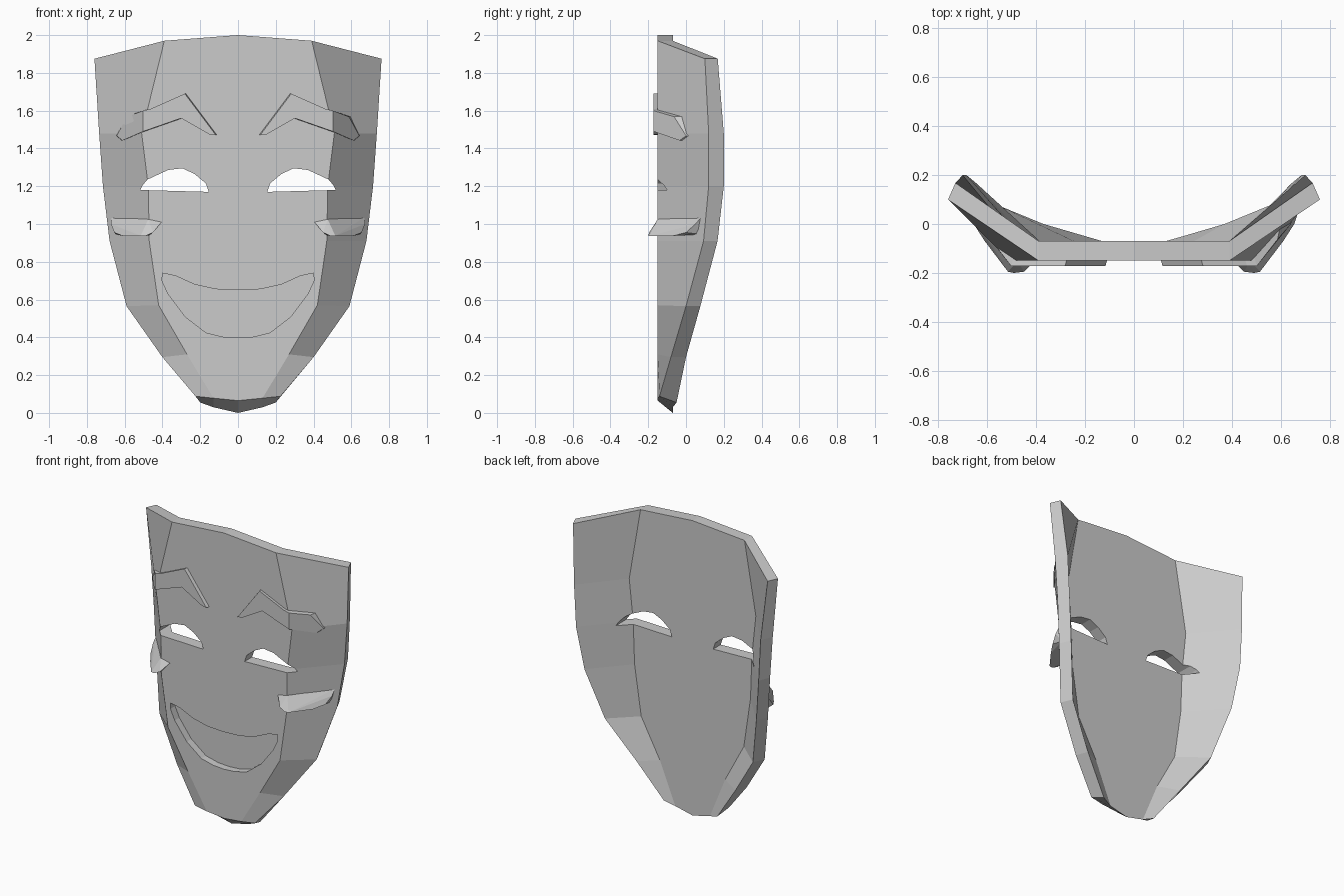
import bpy
import bmesh

cube = bpy.data.objects.get("Cube")
if cube:
    bpy.data.objects.remove(cube, do_unlink=True)

FRONT, BACK = -0.15, -0.07

grey = bpy.data.materials.new("light_grey")
grey.use_nodes = True
grey.diffuse_color = (0.6, 0.6, 0.6, 1)
grey.node_tree.nodes["Principled BSDF"].inputs["Base Color"].default_value = (0.6, 0.6, 0.6, 1)


def finish(name, bm):
    bmesh.ops.recalc_face_normals(bm, faces=bm.faces)
    mesh = bpy.data.meshes.new(name)
    bm.to_mesh(mesh)
    bm.free()
    mesh.materials.append(grey)
    obj = bpy.data.objects.new(name, mesh)
    bpy.context.collection.objects.link(obj)
    return obj


def prism(name, front, back):
    """Solid between two matching outlines."""
    bm = bmesh.new()
    a = [bm.verts.new(p) for p in front]
    b = [bm.verts.new(p) for p in back]
    bm.faces.new(a)
    bm.faces.new(b[::-1])
    for i in range(len(a)):
        j = (i + 1) % len(a)
        bm.faces.new((a[i], b[i], b[j], a[j]))
    return finish(name, bm)


def cut(target, outline, y0, y1):
    """Cut an outline of (x, z) points into the target between two depths."""
    cutter = prism("cutter", [(x, y0, z) for x, z in outline], [(x, y1, z) for x, z in outline])
    cutter.hide_render = True
    mod = target.modifiers.new("cut", "BOOLEAN")
    mod.operation = "DIFFERENCE"
    mod.solver = "EXACT"
    mod.object = cutter
    bpy.context.view_layer.objects.active = target
    bpy.ops.object.modifier_apply(modifier=mod.name)
    bpy.data.objects.remove(cutter, do_unlink=True)


# Mask shell: rows from crown to chin, each (centre z, fold x, fold z, rim x, rim y, rim z)
front_rows = [
    (2.0, 0.39, 1.97, 0.76, 0.10, 1.875),
    (1.48, 0.51, 1.48, 0.735, 0.12, 1.48),
    (1.2, 0.475, 1.2, 0.715, 0.12, 1.2),
    (0.91, 0.47, 0.91, 0.68, 0.093, 0.91),
    (0.57, 0.42, 0.57, 0.59, 0.0, 0.565),
    (0.31, 0.27, 0.31, 0.40, -0.08, 0.295),
    (0.065, 0.13, 0.078, 0.225, -0.14, 0.088),
]
back_rows = [
    (2.0, 0.39, 1.97, 0.73, 0.168, 1.875),
    (1.48, 0.475, 1.48, 0.70, 0.20, 1.48),
    (1.2, 0.445, 1.2, 0.685, 0.20, 1.2),
    (0.91, 0.435, 0.91, 0.645, 0.167, 0.91),
    (0.57, 0.385, 0.57, 0.555, 0.076, 0.565),
    (0.31, 0.245, 0.31, 0.37, 0.0, 0.295),
    (0.0, 0.13, 0.03, 0.20, -0.05, 0.055),
]


def shell_grid(bm, rows, depth):
    grid = []
    for cz, fx, fz, rx, ry, rz in rows:
        points = [(-rx, ry, rz), (-fx, depth, fz), (0, depth, cz), (fx, depth, fz), (rx, ry, rz)]
        grid.append([bm.verts.new(p) for p in points])
    for r0, r1 in zip(grid, grid[1:]):
        for c in range(4):
            bm.faces.new((r0[c], r1[c], r1[c + 1], r0[c + 1]))
    return grid


def border(grid):
    last = len(grid) - 1
    return (grid[0] + [row[-1] for row in grid[1:last]] + grid[last][::-1]
            + [row[0] for row in grid[last - 1:0:-1]])


bm = bmesh.new()
outer = border(shell_grid(bm, front_rows, FRONT))
inner = border(shell_grid(bm, back_rows, BACK))
for i in range(len(outer)):
    j = (i + 1) % len(outer)
    bm.faces.new((outer[i], outer[j], inner[j], inner[i]))
mask = finish("mask_shell", bm)

# Eye openings pass right through
eye = [(0.155, 1.17), (0.17, 1.215), (0.23, 1.265), (0.295, 1.295), (0.37, 1.286),
       (0.48, 1.235), (0.505, 1.205), (0.518, 1.18)]
for side in (1, -1):
    cut(mask, [(side * x, z) for x, z in eye], -0.5, 0.5)

# Smiling mouth is a shallow recess
half = [(0.12, 0.655), (0.23, 0.68), (0.33, 0.725), (0.40, 0.74), (0.402, 0.70), (0.37, 0.63),
        (0.28, 0.51), (0.17, 0.425), (0.08, 0.403)]
mouth = [(0, 0.65)] + half + [(0, 0.398)] + [(-x, z) for x, z in half[::-1]]
cut(mask, mouth, -0.4, FRONT + 0.05)


# Eyebrows follow the fold of the face
def face_y(x):
    return FRONT + max(0, x - 0.5) * 1.15


def brow_point(x, z, lift):
    shift = 0.0 if lift < 0 else (0.012 if x < 0.55 else -0.008)
    return (x + shift, face_y(x) - lift, z)


brow_inner = [(0.105, 1.47), (0.27, 1.69), (0.45, 1.61), (0.49, 1.6), (0.49, 1.49),
              (0.29, 1.56), (0.14, 1.475)]
brow_outer = [(0.49, 1.6), (0.595, 1.568), (0.65, 1.467), (0.62, 1.442), (0.49, 1.49)]

# Cheek ridges: upper edge on the face, lower edge standing out
cheek = [(0.405, -0.15, 1.01), (0.475, -0.15, 1.025), (0.67, 0.08, 1.035),
         (0.45, -0.195, 0.955), (0.49, -0.2, 0.937), (0.515, -0.195, 0.937),
         (0.61, -0.07, 0.937), (0.655, 0.0, 0.955), (0.672, 0.05, 1.0),
         (0.47, -0.13, 0.94), (0.645, 0.08, 0.945), (0.48, -0.1, 1.01)]

for side, label in ((1, "left"), (-1, "right")):
    for part, outline in (("inner", brow_inner), ("outer", brow_outer)):
        loops = []
        for lift in (0.022, -0.02):
            points = [brow_point(x, z, lift) for x, z in outline]
            loops.append([(side * x, y, z) for x, y, z in points])
        prism(f"{label}_brow_{part}", *loops)

    bm = bmesh.new()
    for x, y, z in cheek:
        bm.verts.new((side * x, y, z))
    hull = bmesh.ops.convex_hull(bm, input=bm.verts)
    loose = [v for v in bm.verts if not v.link_faces]
    bmesh.ops.delete(bm, geom=loose, context="VERTS")
    finish(f"{label}_cheek", bm)
